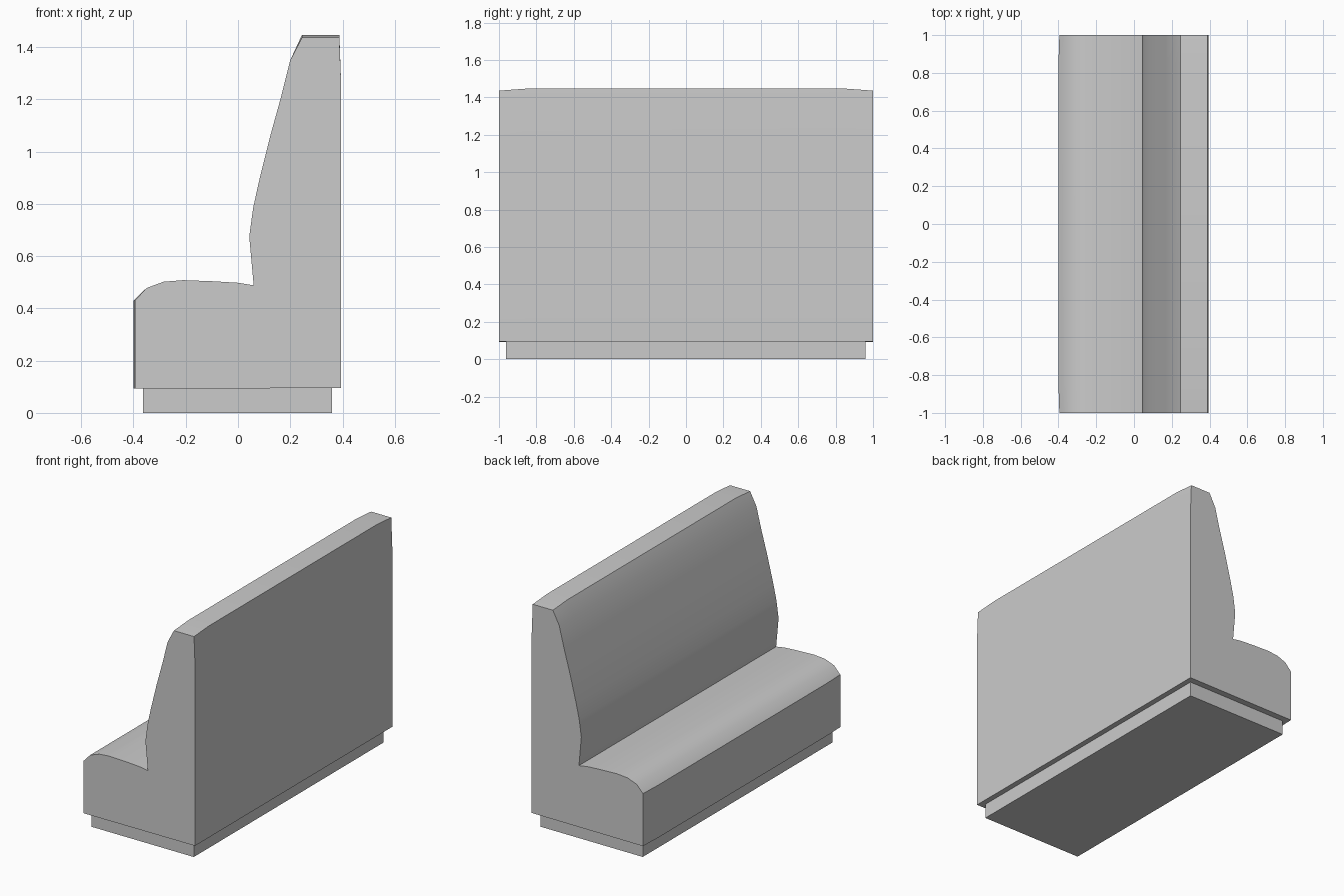
import bpy, bmesh, math

if "Cube" in bpy.data.objects:
    bpy.data.objects.remove(bpy.data.objects["Cube"])

# Side profile (x, z) of the upholstered bench: front, seat, backrest, rear
PROFILE = [(-0.40, 0.093), (-0.40, 0.43), (-0.35, 0.478), (-0.285, 0.502),
           (-0.21, 0.508), (-0.10, 0.504), (0.0, 0.498), (0.06, 0.488),
           (0.043, 0.675), (0.058, 0.785), (0.08, 0.885), (0.122, 1.055),
           (0.165, 1.21), (0.20, 1.35), (0.245, 1.447), (0.388, 1.447),
           (0.395, 1.25), (0.395, 0.095)]


def finish(name, bm):
    bmesh.ops.recalc_face_normals(bm, faces=bm.faces)
    mesh = bpy.data.meshes.new(name)
    bm.to_mesh(mesh)
    bm.free()
    obj = bpy.data.objects.new(name, mesh)
    bpy.context.collection.objects.link(obj)
    return obj


def tuck(x, z, end):
    """Pull the top rim and the front panel in slightly at the ends."""
    if end and z > 1.4:
        z -= 0.011
    if end and x < -0.39:
        x += 0.005
    return x, z


# Seat and backrest: profile lofted along y
bm = bmesh.new()
rings = []
for y in (-1.0, -0.85, 0.85, 1.0):
    ring = []
    for px, pz in PROFILE:
        x, z = tuck(px, pz, abs(y) == 1.0)
        ring.append(bm.verts.new((x, y, z)))
    rings.append(ring)
n = len(PROFILE)
for a, b in zip(rings, rings[1:]):
    for i in range(n):
        j = (i + 1) % n
        bm.faces.new((a[i], a[j], b[j], b[i]))
bm.faces.new(rings[0])
bm.faces.new(rings[-1])
bench = finish("bench_seat_and_back", bm)
bpy.context.view_layer.objects.active = bench
bench.select_set(True)
bpy.ops.object.shade_smooth_by_angle(angle=math.radians(30))

# Recessed plinth underneath
bm = bmesh.new()
bmesh.ops.create_cube(bm, size=1)
bmesh.ops.scale(bm, vec=(0.725, 1.922, 0.096), verts=bm.verts)
bmesh.ops.translate(bm, vec=(-0.002, -0.002, 0.048), verts=bm.verts)
finish("plinth", bm)
